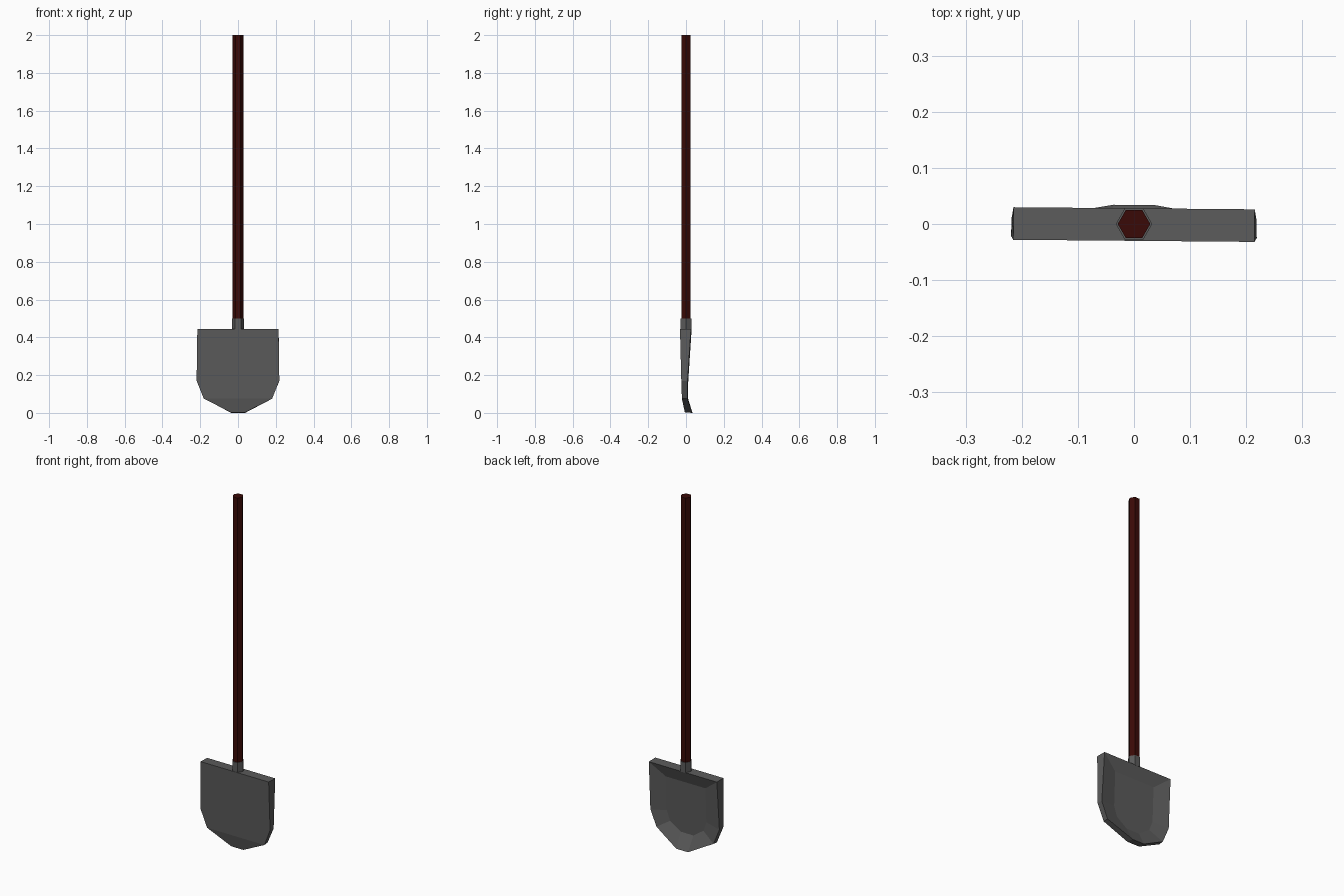
import bpy, bmesh, math
from mathutils import Matrix

if "Cube" in bpy.data.objects:
    bpy.data.objects.remove(bpy.data.objects["Cube"])

STEEL = (0.105, 0.105, 0.105, 1)
WOOD = (0.042, 0.003, 0.002, 1)


def finish(bm, name, color):
    bmesh.ops.recalc_face_normals(bm, faces=bm.faces)
    mesh = bpy.data.meshes.new(name)
    bm.to_mesh(mesh)
    bm.free()
    ob = bpy.data.objects.new(name, mesh)
    bpy.context.collection.objects.link(ob)
    mat = bpy.data.materials.new(name + "_paint")
    mat.diffuse_color = color
    mat.use_nodes = True
    mat.node_tree.nodes["Principled BSDF"].inputs["Base Color"].default_value = mat.diffuse_color
    mesh.materials.append(mat)
    return ob


def bridge(bm, a, b):
    n = len(a)
    for i in range(n):
        j = (i + 1) % n
        bm.faces.new((a[i], a[j], b[j], b[i]))


def hex_rod(name, radius, z0, z1, color):
    bm = bmesh.new()
    rings = [[bm.verts.new((radius * math.cos(k * math.pi / 3),
                            radius * math.sin(k * math.pi / 3), z))
              for k in range(6)] for z in (z0, z1)]
    bridge(bm, *rings)
    for r in rings:
        bm.faces.new(r)
    return finish(bm, name, color)


def mirrored_ring(bm, half):
    pts = half + [(-x, y, z) for x, y, z in reversed(half)]
    return [bm.verts.new(p) for p in pts]


# wooden handle and metal socket
hex_rod("handle", 0.029, 0.46, 2.0, WOOD)
hex_rod("socket", 0.0325, 0.442, 0.5, STEEL)

# blade: flat front, outer back rim, shallow dished floor (half profiles, top to tip)
bm = bmesh.new()
front = mirrored_ring(bm, [(0.215, -0.030, 0.445), (0.219, -0.023, 0.17),
                           (0.181, -0.020, 0.075), (0.038, -0.006, 0.003)])
rim = mirrored_ring(bm, [(0.215, 0.028, 0.444), (0.218, 0.010, 0.167),
                         (0.180, 0.009, 0.077), (0.037, 0.034, 0.0)])
floor = mirrored_ring(bm, [(0.125, 0.003, 0.375), (0.125, -0.005, 0.18),
                           (0.105, -0.0072, 0.125), (0.04, -0.009, 0.08)])
bridge(bm, front, rim)
bridge(bm, rim, floor)
bm.faces.new(floor)
bm.faces.new([front[i] for i in (0, 1, 2, 5, 6, 7)])
bm.faces.new(front[2:6])
bm.transform(Matrix.Rotation(math.radians(-0.5), 4, 'Z'))
finish(bm, "blade", STEEL)
